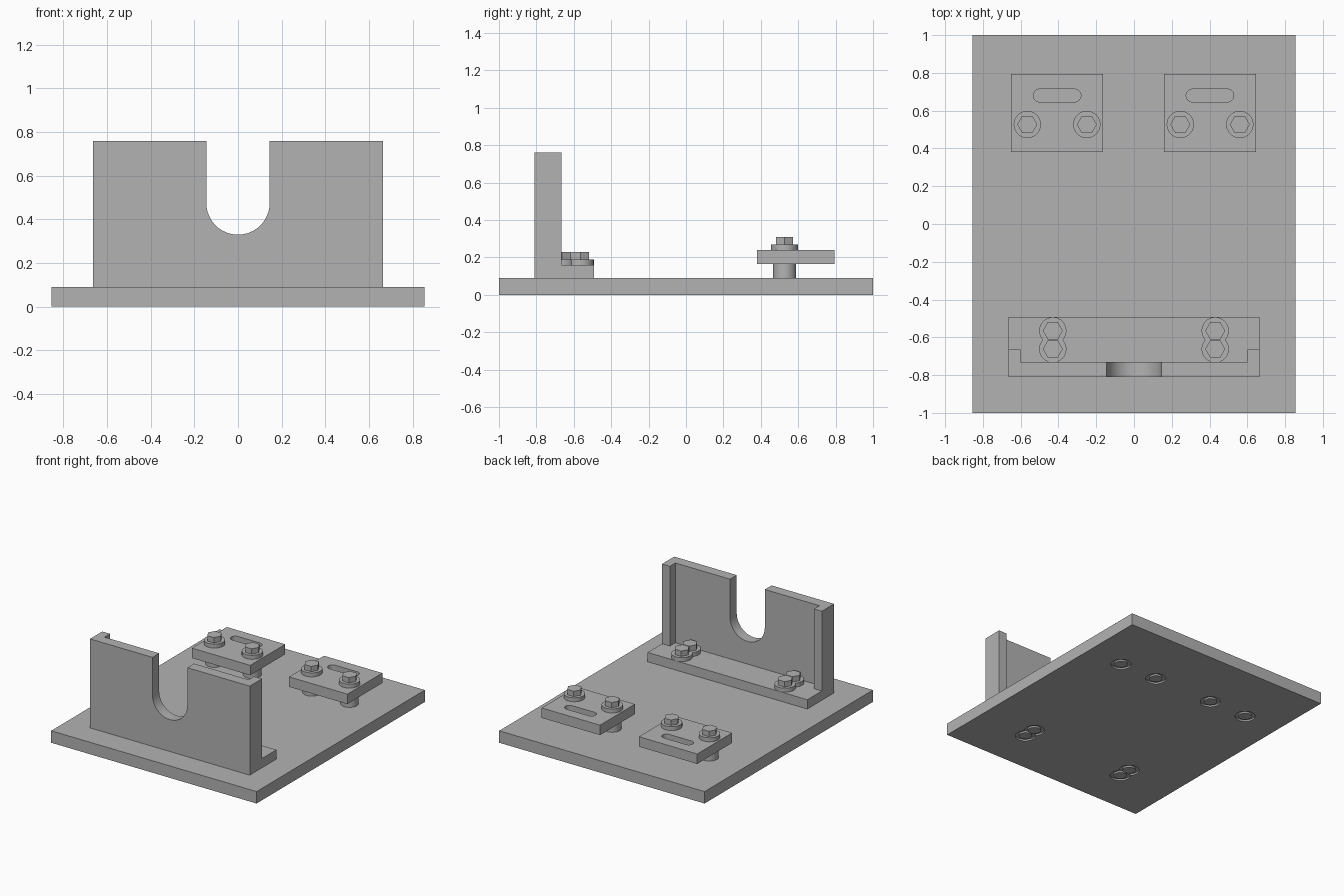
import bpy, bmesh, math

if "Cube" in bpy.data.objects:
    bpy.data.objects.remove(bpy.data.objects["Cube"])

grey = bpy.data.materials.new("machined grey")
grey.diffuse_color = (0.45, 0.45, 0.45, 1)
grey.use_nodes = True
grey.node_tree.nodes["Principled BSDF"].inputs["Base Color"].default_value = grey.diffuse_color


def finish(bm, name):
    bmesh.ops.recalc_face_normals(bm, faces=bm.faces)
    me = bpy.data.meshes.new(name)
    bm.to_mesh(me)
    bm.free()
    me.materials.append(grey)
    ob = bpy.data.objects.new(name, me)
    bpy.context.collection.objects.link(ob)
    return ob


def prism(name, outline, lo, hi, axis="z"):
    """Extrude a 2D outline along z (xy outline) or y (xz outline)."""
    bm = bmesh.new()
    place = (lambda a, b, h: (a, b, h)) if axis == "z" else (lambda a, b, h: (a, h, b))
    low = [bm.verts.new(place(a, b, lo)) for a, b in outline]
    top = [bm.verts.new(place(a, b, hi)) for a, b in outline]
    bm.faces.new(low)
    bm.faces.new(top)
    n = len(outline)
    for i in range(n):
        j = (i + 1) % n
        bm.faces.new((low[i], low[j], top[j], top[i]))
    return finish(bm, name)


def rect(x0, x1, y0, y1):
    return [(x0, y0), (x1, y0), (x1, y1), (x0, y1)]


def arc(cx, cy, r, a0, a1, n):
    return [(cx + r * math.cos(math.radians(a0 + (a1 - a0) * i / n)),
             cy + r * math.sin(math.radians(a0 + (a1 - a0) * i / n))) for i in range(n + 1)]


def disc(name, x, y, r, z0, z1, n=48):
    return prism(name, arc(x, y, r, 0, 360, n)[:-1], z0, z1)


def boolean(ob, tool, op="DIFFERENCE"):
    """Apply a boolean and discard the tool."""
    mod = ob.modifiers.new("cut", "BOOLEAN")
    mod.operation, mod.object, mod.solver = op, tool, "EXACT"
    deps = bpy.context.evaluated_depsgraph_get()
    me = bpy.data.meshes.new_from_object(ob.evaluated_get(deps))
    ob.modifiers.clear()
    ob.data = me
    bpy.data.objects.remove(tool)


# Base plate
base = prism("base_plate", rect(-0.855, 0.855, -1, 1), 0, 0.09)

# Upright bracket: channel wall, foot and round-bottomed notch
W = 0.665
channel = [(-W, -0.81), (W, -0.81), (W, -0.665), (0.60, -0.665),
           (0.60, -0.73), (-0.60, -0.73), (-0.60, -0.665), (-W, -0.665)]
bracket = prism("notched_bracket", channel, 0.09, 0.76)
boolean(bracket, prism("foot", rect(-W, W, -0.81, -0.493), 0.09, 0.16), "UNION")
notch = arc(0, 0.475, 0.145, 180, 360, 32) + [(0.145, 1), (-0.145, 1)]
boolean(bracket, prism("notch_cutter", notch, -0.9, -0.7, "y"))

# Slotted clamp plates
for side, cx in (("left", -0.407), ("right", 0.402)):
    plate = prism(side + "_clamp_plate", rect(cx - 0.243, cx + 0.243, 0.38, 0.795), 0.165, 0.24)
    slot = arc(cx + 0.092, 0.68, 0.034, -90, 90, 16) + arc(cx - 0.092, 0.68, 0.034, 90, 270, 16)
    boolean(plate, prism("slot_cutter", slot, 0.1, 0.3))

# Bolts: hex head, washer, shank, and a shallow ring recess under the base
bolts = [(x, y, 0.16) for x in (-0.43, 0.43) for y in (-0.565, -0.662)]
bolts += [(x, 0.527, 0.24) for x in (-0.565, -0.25, 0.245, 0.56)]
for i, (x, y, z) in enumerate(bolts):
    boolean(base, disc("recess_cutter", x, y, 0.07, -0.02, 0.012))
    disc(f"bolt_shank_{i}", x, y, 0.045, 0, z + 0.01)
    disc(f"washer_{i}", x, y, 0.072, z, z + 0.03)
    disc(f"hex_head_{i}", x, y, 0.053, z + 0.03, z + 0.07, 6)
    if z > 0.2:
        disc(f"spacer_{i}", x, y, 0.062, 0.09, 0.165)

# Smooth round walls, keep edges sharp
for ob in bpy.context.collection.objects:
    ob.select_set(True)
    bpy.context.view_layer.objects.active = ob
bpy.ops.object.shade_smooth_by_angle(angle=math.radians(30))
